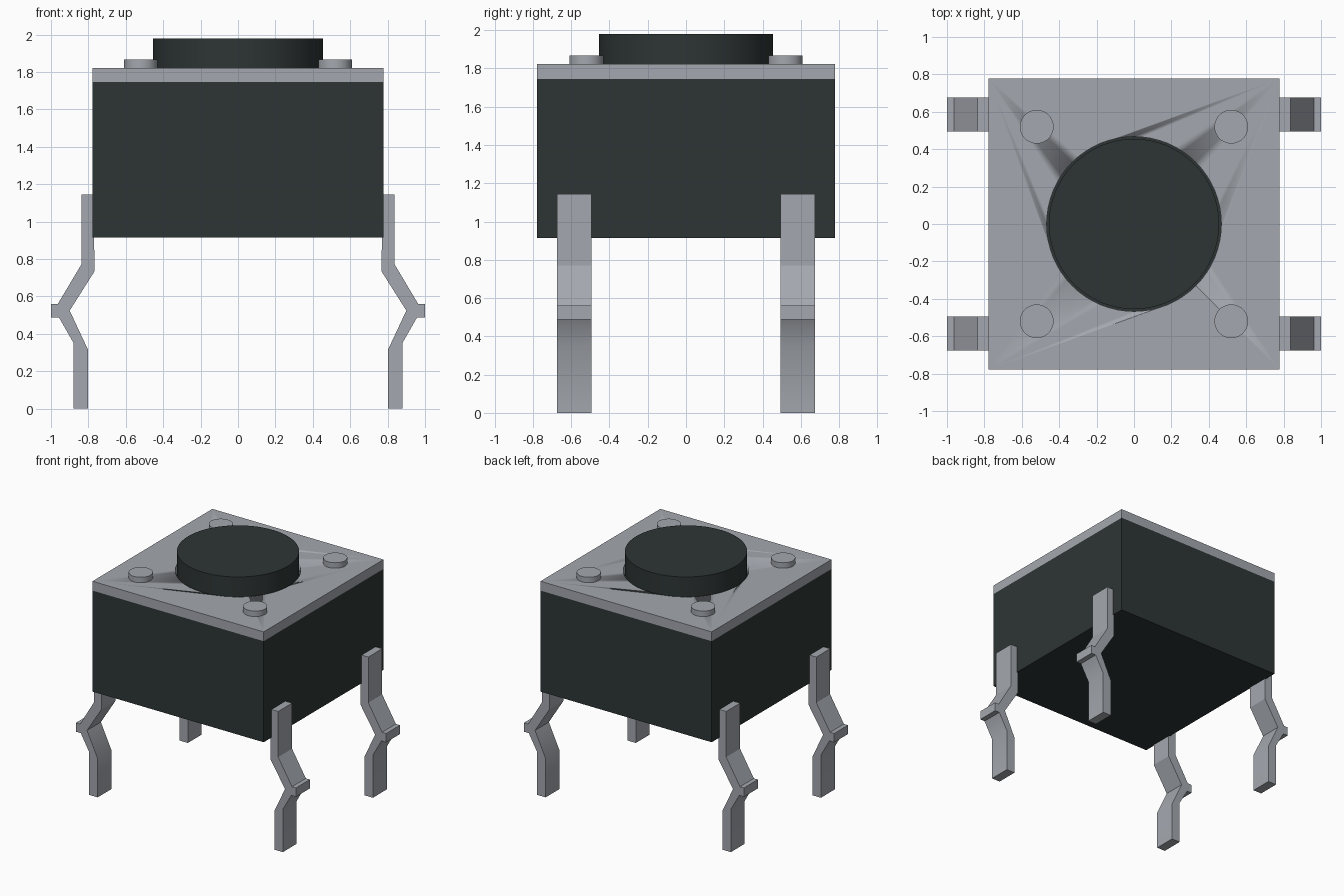
import bpy, bmesh, math

if "Cube" in bpy.data.objects:
    bpy.data.objects.remove(bpy.data.objects["Cube"])


def material(name, rgb):
    m = bpy.data.materials.new(name)
    m.diffuse_color = (*rgb, 1.0)
    m.use_nodes = True
    m.node_tree.nodes["Principled BSDF"].inputs["Base Color"].default_value = m.diffuse_color
    return m


METAL = material("grey metal", (0.37, 0.39, 0.425))
PLASTIC = material("dark plastic", (0.027, 0.036, 0.035))


def finish(ob, name, mat):
    ob.name = name
    ob.data.materials.append(mat)
    bpy.ops.object.select_all(action='DESELECT')
    ob.select_set(True)
    bpy.context.view_layer.objects.active = ob
    bpy.ops.object.shade_smooth_by_angle(angle=math.radians(30))
    return ob


def box(name, half, z0, z1, mat):
    bpy.ops.mesh.primitive_cube_add(size=1, location=(0, 0, (z0 + z1) / 2))
    ob = bpy.context.object
    ob.scale = (2 * half, 2 * half, z1 - z0)
    bpy.ops.object.transform_apply(location=True, scale=True)
    return finish(ob, name, mat)


def disc(name, x, y, r, z0, z1, mat, sides=64):
    bpy.ops.mesh.primitive_cylinder_add(vertices=sides, radius=r, depth=z1 - z0,
                                        location=(x, y, (z0 + z1) / 2))
    return finish(bpy.context.object, name, mat)


def leg(name, sx, sy):
    # bent strip profile in x/z, extruded across y
    profile = [(0.77, 1.145), (0.838, 1.145), (0.838, 0.77), (0.963, 0.56),
               (1.0, 0.56), (1.0, 0.487), (0.957, 0.487), (0.88, 0.352),
               (0.88, 0), (0.803, 0), (0.803, 0.317), (0.90, 0.524),
               (0.768, 0.733)]
    bm = bmesh.new()
    face = bm.faces.new([bm.verts.new((sx * x, sy * 0.495, z)) for x, z in profile])
    ext = bmesh.ops.extrude_face_region(bm, geom=[face])
    new = [g for g in ext["geom"] if isinstance(g, bmesh.types.BMVert)]
    bmesh.ops.translate(bm, verts=new, vec=(0, sy * 0.18, 0))
    bmesh.ops.recalc_face_normals(bm, faces=bm.faces)
    me = bpy.data.meshes.new(name)
    bm.to_mesh(me)
    bm.free()
    ob = bpy.data.objects.new(name, me)
    bpy.context.collection.objects.link(ob)
    finish(ob, name, METAL)


# housing
box("housing", 0.778, 0.915, 1.745, PLASTIC)

# cover plate with round opening
plate = box("cover_plate", 0.778, 1.745, 1.822, METAL)
cutter = disc("opening_cutter", 0, 0, 0.467, 1.6, 1.95, METAL)
cutter.hide_render = True
cutter.hide_set(True)
cut = plate.modifiers.new("opening", 'BOOLEAN')
cut.operation = 'DIFFERENCE'
cut.solver = 'EXACT'
cut.object = cutter

# push button
disc("button", 0, 0, 0.455, 1.74, 1.98, PLASTIC)

# rivets and legs, one per corner
for sx, side in ((-1, "left"), (1, "right")):
    for sy, end in ((-1, "front"), (1, "back")):
        disc(f"rivet_{end}_{side}", sx * 0.52, sy * 0.52, 0.09, 1.80, 1.867, METAL, 40)
        leg(f"leg_{end}_{side}", sx, sy)
